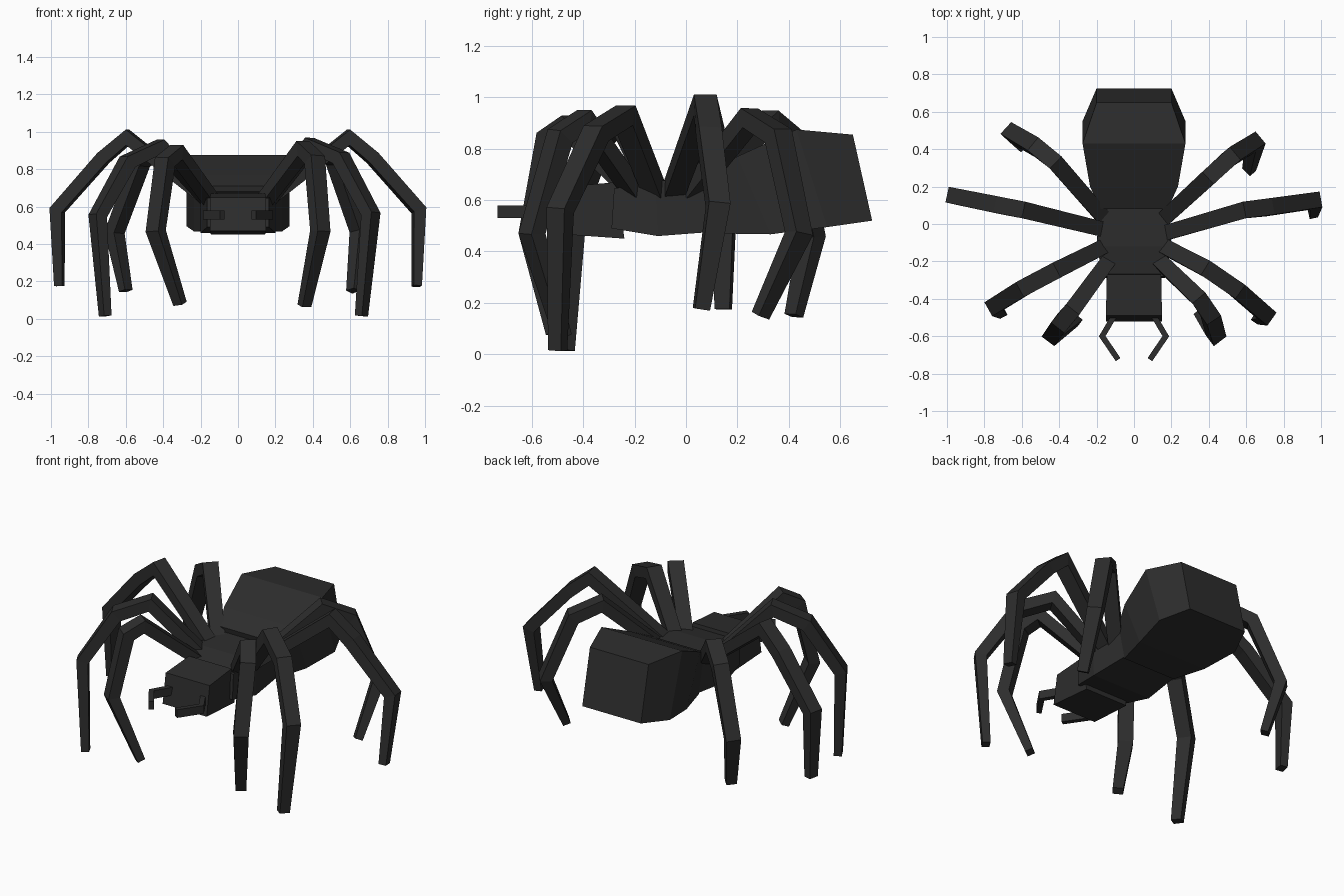
import bpy
import bmesh
from mathutils import Vector

cube = bpy.data.objects.get("Cube")
if cube:
    bpy.data.objects.remove(cube, do_unlink=True)

black = bpy.data.materials.new("charcoal black")
black.use_nodes = True
colour = (0.026, 0.026, 0.026, 1)
black.diffuse_color = colour
shader = next(n for n in black.node_tree.nodes if n.type == 'BSDF_PRINCIPLED')
shader.inputs["Base Color"].default_value = colour
shader.inputs["Roughness"].default_value = 0.8


def loft(name, rings):
    """Skin a list of four-cornered rings and cap both ends."""
    bm = bmesh.new()
    loops = [[bm.verts.new(p) for p in ring] for ring in rings]
    for a, b in zip(loops, loops[1:]):
        for i in range(4):
            j = (i + 1) % 4
            bm.faces.new((a[i], a[j], b[j], b[i]))
    bm.faces.new(loops[0][::-1])
    bm.faces.new(loops[-1])
    bmesh.ops.recalc_face_normals(bm, faces=bm.faces)
    mesh = bpy.data.meshes.new(name)
    bm.to_mesh(mesh)
    bm.free()
    mesh.materials.append(black)
    obj = bpy.data.objects.new(name, mesh)
    bpy.context.collection.objects.link(obj)
    return obj


def body_part(name, sections):
    """Each section: half width, bottom y, bottom z, top y, top z."""
    loft(name, [[(-w, yb, zb), (w, yb, zb), (w, yt, zt), (-w, yt, zt)]
                for w, yb, zb, yt, zt in sections])


def limb(name, path, side, widths, depths):
    """Four-sided tube with mitred bends; side is its flat width direction."""
    pts = [Vector(p) for p in path]
    steps = [(b - a).normalized() for a, b in zip(pts, pts[1:])]
    rings = []
    for i, p in enumerate(pts):
        before, after = steps[max(i - 1, 0)], steps[min(i, len(steps) - 1)]
        along = (before + after).normalized()
        across = (side - along * side.dot(along)).normalized()
        up = along.cross(across)
        miter = 1 / max(along.dot(after), 0.6)
        u, v = across * widths[i] / 2, up * depths[i] * miter / 2
        rings.append([p - u - v, p + u - v, p + u + v, p - u + v])
    loft(name, rings)


# Body
body_part("head", [(0.15, -0.52, 0.47, -0.49, 0.65),
                   (0.145, -0.24, 0.45, -0.27, 0.67)])
body_part("thorax", [(0.165, -0.29, 0.49, -0.28, 0.645),
                     (0.2, -0.11, 0.46, -0.12, 0.675),
                     (0.18, 0.15, 0.48, 0.09, 0.68)])
body_part("abdomen", [(0.18, 0.13, 0.47, 0.08, 0.71),
                      (0.235, 0.33, 0.467, 0.2, 0.77),
                      (0.275, 0.55, 0.495, 0.43, 0.875),
                      (0.2, 0.725, 0.52, 0.65, 0.855)])

# Curved jaws
for side_name, s in (("left", 1), ("right", -1)):
    limb(side_name + "_jaw",
         [(s * 0.105, -0.49, 0.555), (s * 0.17, -0.6, 0.555), (s * 0.085, -0.725, 0.555)],
         Vector((0, 0, 1)), (0.05,) * 3, (0.03,) * 3)

# Legs: hip, peak, upper bend, knee, foot
legs = {
    "left_front_leg": [(0.14, -0.2, 0.63), (0.35, -0.4, 0.91), (0.41, -0.49, 0.85),
                       (0.44, -0.6, 0.47), (0.355, -0.48, 0.07)],
    "right_front_leg": [(-0.14, -0.2, 0.63), (-0.33, -0.46, 0.89), (-0.39, -0.53, 0.84),
                        (-0.44, -0.6, 0.47), (-0.31, -0.51, 0.08)],
    "left_second_leg": [(0.16, -0.12, 0.63), (0.39, -0.24, 0.93), (0.55, -0.35, 0.86),
                        (0.71, -0.49, 0.56), (0.66, -0.5, 0.015)],
    "right_second_leg": [(-0.16, -0.12, 0.63), (-0.42, -0.25, 0.92), (-0.59, -0.34, 0.84),
                         (-0.75, -0.44, 0.55), (-0.71, -0.47, 0.015)],
    "left_third_leg": [(0.16, -0.05, 0.63), (0.59, 0.075, 0.97), (0.72, 0.09, 0.86),
                       (0.967, 0.125, 0.58), (0.955, 0.06, 0.175)],
    "right_third_leg": [(-0.16, -0.03, 0.63), (-0.59, 0.075, 0.97), (-0.72, 0.1, 0.86),
                        (-0.967, 0.15, 0.58), (-0.955, 0.145, 0.175)],
    "left_back_leg": [(0.15, 0.02, 0.63), (0.4, 0.25, 0.92), (0.52, 0.36, 0.85),
                      (0.65, 0.44, 0.47), (0.615, 0.29, 0.15)],
    "right_back_leg": [(-0.15, 0.02, 0.63), (-0.42, 0.33, 0.91), (-0.52, 0.41, 0.84),
                       (-0.66, 0.49, 0.46), (-0.6, 0.42, 0.15)],
}
for name, path in legs.items():
    heading = Vector(path[3]) - Vector(path[0])
    flat = Vector((-heading.y, heading.x, 0)).normalized()
    limb(name, path, flat, (0.08, 0.09, 0.09, 0.085, 0.06),
         (0.06, 0.065, 0.07, 0.065, 0.045))
